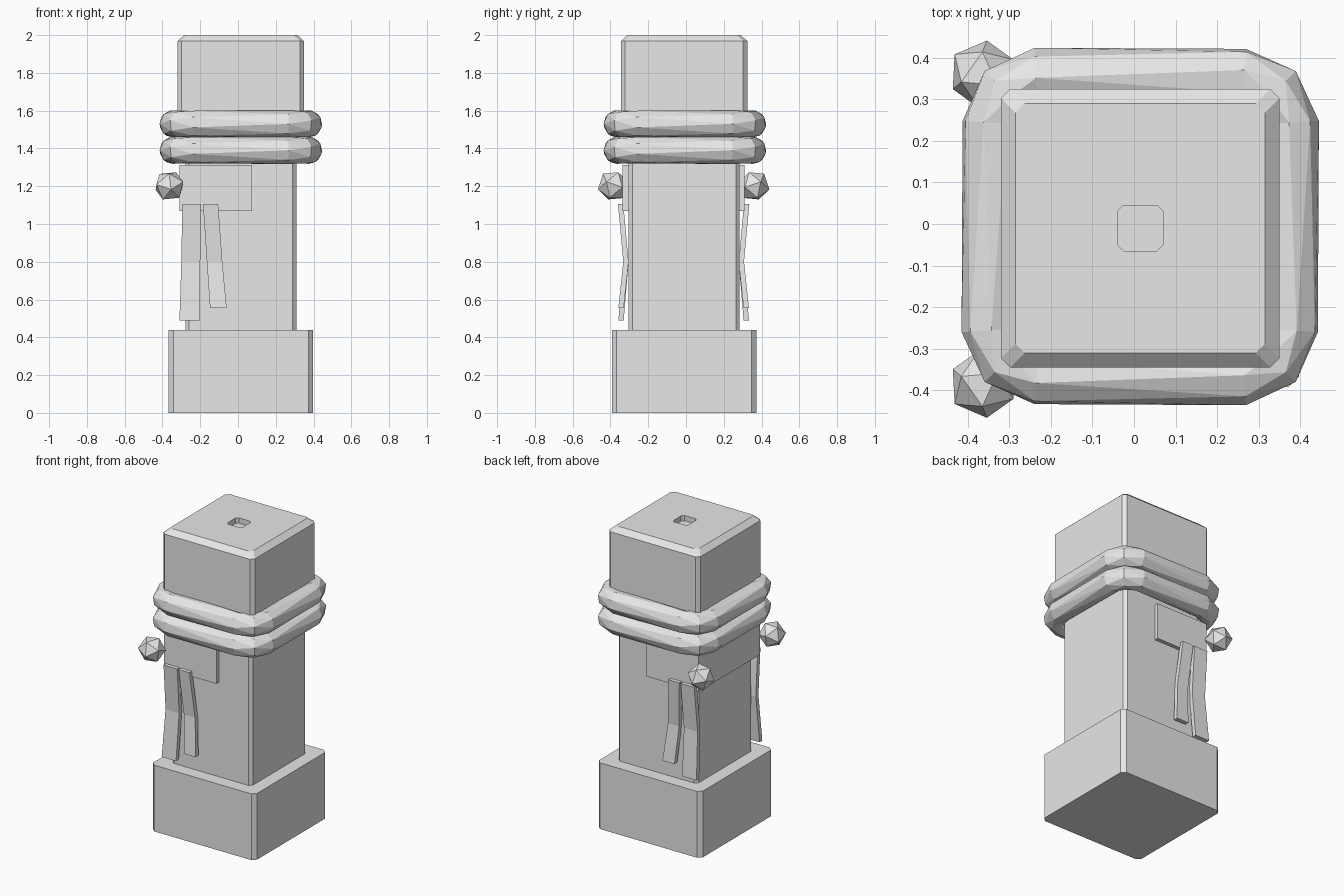
import bpy, bmesh, math
from mathutils import Vector

if "Cube" in bpy.data.objects:
    bpy.data.objects.remove(bpy.data.objects["Cube"])

CX, CY = 0.015, -0.01          # axis of the post

grey = bpy.data.materials.new("light_grey")
grey.diffuse_color = (0.8, 0.8, 0.8, 1)
grey.use_nodes = True
grey.node_tree.nodes["Principled BSDF"].inputs["Base Color"].default_value = grey.diffuse_color


def finish(bm, name):
    bmesh.ops.recalc_face_normals(bm, faces=bm.faces)
    me = bpy.data.meshes.new(name)
    bm.to_mesh(me)
    bm.free()
    me.materials.append(grey)
    ob = bpy.data.objects.new(name, me)
    bpy.context.collection.objects.link(ob)
    return ob


def bridge(bm, a, b):
    for i in range(len(a)):
        j = (i + 1) % len(a)
        bm.faces.new((a[i], a[j], b[j], b[i]))


def square_loft(name, rings):
    """Loft chamfered squares given as (half width, corner chamfer, z)."""
    bm = bmesh.new()
    loops = []
    for h, c, z in rings:
        k = h - c
        pts = [(h, -k), (h, k), (k, h), (-k, h), (-h, k), (-h, -k), (-k, -h), (k, -h)]
        loops.append([bm.verts.new((CX + x, CY + y, z)) for x, y in pts])
    for a, b in zip(loops, loops[1:]):
        bridge(bm, a, b)
    bm.faces.new(loops[0])
    bm.faces.new(loops[-1])
    return finish(bm, name)


def hexahedron(bm, rings):
    """Loft a stack of four-cornered rings, capped at both ends."""
    loops = [[bm.verts.new(p) for p in r] for r in rings]
    for a, b in zip(loops, loops[1:]):
        bridge(bm, a, b)
    bm.faces.new(loops[0])
    bm.faces.new(loops[-1])


# post: base, shaft, and head with a small socket in its top
square_loft("base", [(0.382, 0.025, 0), (0.382, 0.025, 0.44)])
square_loft("shaft", [(0.294, 0.02, 0.43), (0.294, 0.02, 1.61)])
square_loft("head", [(0.335, 0.022, 1.59), (0.335, 0.022, 1.968), (0.30, 0.022, 2.0),
                     (0.055, 0.015, 2.0), (0.055, 0.015, 1.965)])


# rope coils: rounded-square path, twisted polygon section
def rope(name, z, sides=8, r=0.072, twist=math.radians(15)):
    bm = bmesh.new()
    path = []
    for q in range(4):
        a = q * math.pi / 2
        for x, y in ((0.358, 0.25), (0.325, 0.325), (0.25, 0.358)):
            path.append(Vector((x * math.cos(a) - y * math.sin(a),
                                x * math.sin(a) + y * math.cos(a), 0)))
    loops = []
    n = len(path)
    for i, p in enumerate(path):
        t = (path[(i + 1) % n] - path[i - 1]).normalized()
        out = Vector((t.y, -t.x, 0))
        loop = []
        for s in range(sides):
            ang = 2 * math.pi * s / sides + i * twist
            v = p + out * (r * math.cos(ang)) + Vector((0, 0, r * math.sin(ang)))
            loop.append(bm.verts.new((v.x + CX, v.y + CY + 0.004, z + v.z)))
        loops.append(loop)
    for a, b in zip(loops, loops[1:]):
        bridge(bm, a, b)
    # the total twist is a whole number of sides, so the seam shifts
    shift = round(n * twist / (2 * math.pi / sides)) % sides
    bridge(bm, loops[-1], loops[0][shift:] + loops[0][:shift])
    bmesh.ops.triangulate(bm, faces=bm.faces)
    return finish(bm, name)


rope("upper_rope_coil", 1.53)
rope("lower_rope_coil", 1.39)

# cloth band wrapped round the left side
bm = bmesh.new()
hexahedron(bm, [[(-0.31, -0.335, z), (0.075, -0.335, z), (0.075, 0.31, z), (-0.31, 0.31, z)]
                for z in (1.07, 1.312)])
finish(bm, "band")

# knots and hanging straps on the front, mirrored to the back
outer = (-0.295, -0.195), (-0.30, -0.20), (-0.31, -0.205), 0.49
inner = (-0.185, -0.105), (-0.165, -0.083), (-0.148, -0.06), 0.555
for side, sgn in (("front", 1), ("back", -1)):
    def place(x, y, z):
        return (x, -0.0125 + sgn * (y + 0.0125), z)

    for part, (top, mid, low, zlow) in (("outer", outer), ("inner", inner)):
        bm = bmesh.new()
        rings = []
        for (x0, x1), y, z in ((top, -0.346, 1.105), (mid, -0.318, 0.80), (low, -0.344, zlow)):
            rings.append([place(x0, y - 0.014, z), place(x1, y - 0.014, z),
                          place(x1, y + 0.014, z), place(x0, y + 0.014, z)])
        hexahedron(bm, rings)
        finish(bm, f"{side}_{part}_strap")

    bm = bmesh.new()
    bmesh.ops.create_icosphere(bm, subdivisions=1, radius=0.084)
    turn = Vector((0, 0, 1)).rotation_difference(Vector((-1, -0.7 * sgn, 0.1)))
    bmesh.ops.rotate(bm, verts=bm.verts, matrix=turn.to_matrix())
    bmesh.ops.translate(bm, verts=bm.verts, vec=place(-0.363, -0.385, 1.202))
    finish(bm, f"{side}_knot")
